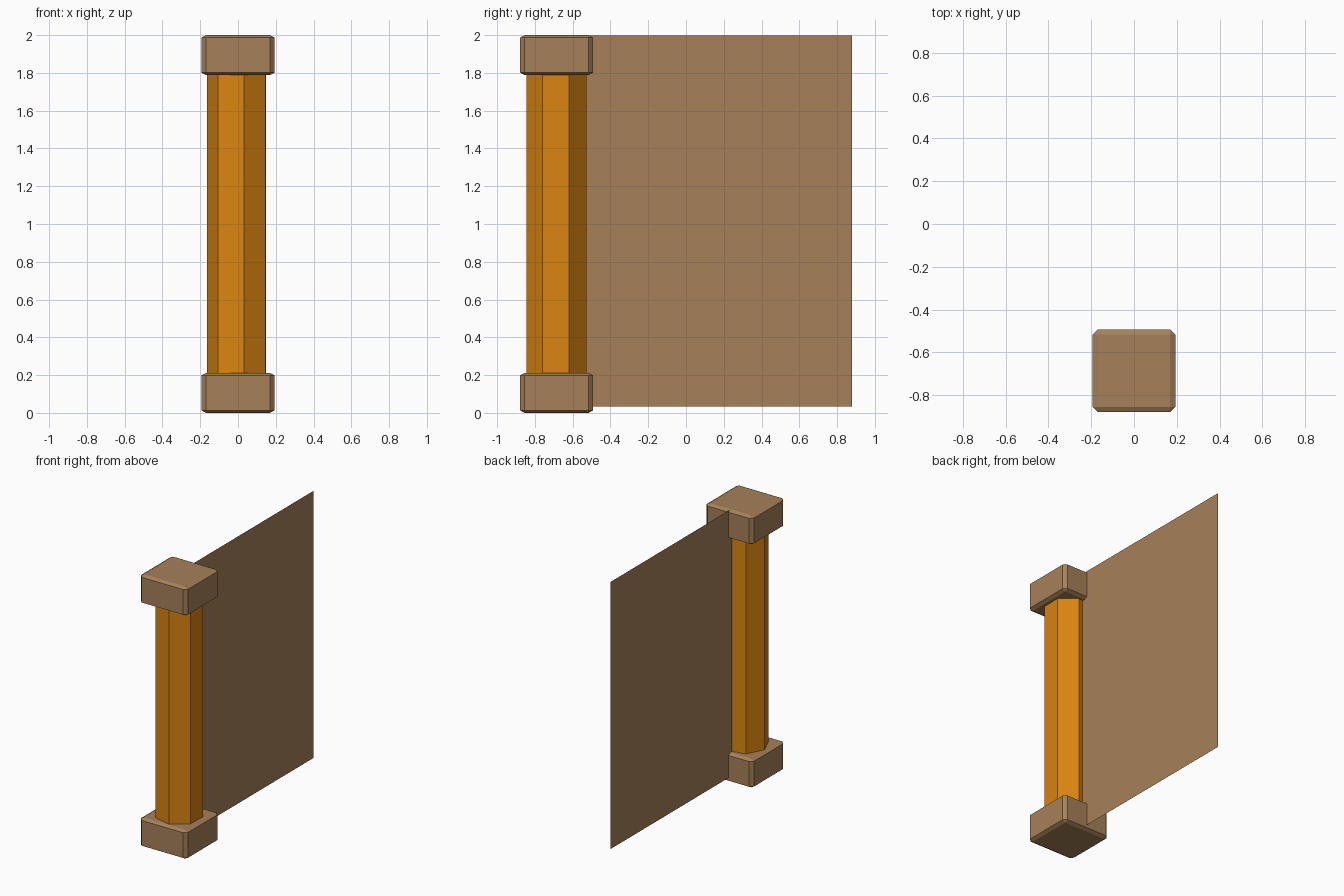
import bpy, bmesh, math
from mathutils import Matrix, Vector

if "Cube" in bpy.data.objects:
    bpy.data.objects.remove(bpy.data.objects["Cube"])

POST_Y = -0.685


def material(name, color):
    m = bpy.data.materials.new(name)
    m.diffuse_color = color
    m.use_nodes = True
    m.node_tree.nodes["Principled BSDF"].inputs["Base Color"].default_value = m.diffuse_color
    return m


def finish(name, bm, mat):
    bmesh.ops.recalc_face_normals(bm, faces=bm.faces)
    mesh = bpy.data.meshes.new(name)
    bm.to_mesh(mesh)
    bm.free()
    mesh.materials.append(mat)
    obj = bpy.data.objects.new(name, mesh)
    bpy.context.collection.objects.link(obj)
    return obj


stone = material("tan", (0.38, 0.22, 0.10, 1))
wood = material("orange", (0.70, 0.23, 0.005, 1))


# Chamfered square block, flattened so its bevels are shallower vertically
def block(name, z0, z1):
    bm = bmesh.new()
    bmesh.ops.create_cube(bm, size=0.386)
    bmesh.ops.bevel(bm, geom=bm.edges[:], offset=0.024, segments=1,
                    affect='EDGES')
    bmesh.ops.scale(bm, vec=Vector((1, 1, (z1 - z0) / 0.386)), verts=bm.verts)
    bmesh.ops.translate(bm, vec=Vector((0, POST_Y, (z0 + z1) / 2)), verts=bm.verts)
    return finish(name, bm, stone)


block("post_base", 0.0, 0.212)
block("post_cap", 1.788, 2.0)

# Seven-sided post shaft
bm = bmesh.new()
ring = []
for i in range(7):
    a = math.radians(-78.7 + i * 360 / 7)
    ring.append(bm.verts.new((0.163 * math.cos(a), POST_Y + 0.163 * math.sin(a), 0.2)))
face = bm.faces.new(ring)
ext = bmesh.ops.extrude_face_region(bm, geom=[face], use_keep_orig=True)
top = [v for v in ext["geom"] if isinstance(v, bmesh.types.BMVert)]
bmesh.ops.translate(bm, vec=Vector((0, 0, 1.6)), verts=top)
finish("post_shaft", bm, wood)

# Thin flat fence panel running back from the post
bm = bmesh.new()
bm.faces.new([bm.verts.new((0, y, z)) for y, z in
              ((POST_Y, 0.033), (0.878, 0.033), (0.878, 1.997), (POST_Y, 1.997))])
finish("fence_panel", bm, stone)
